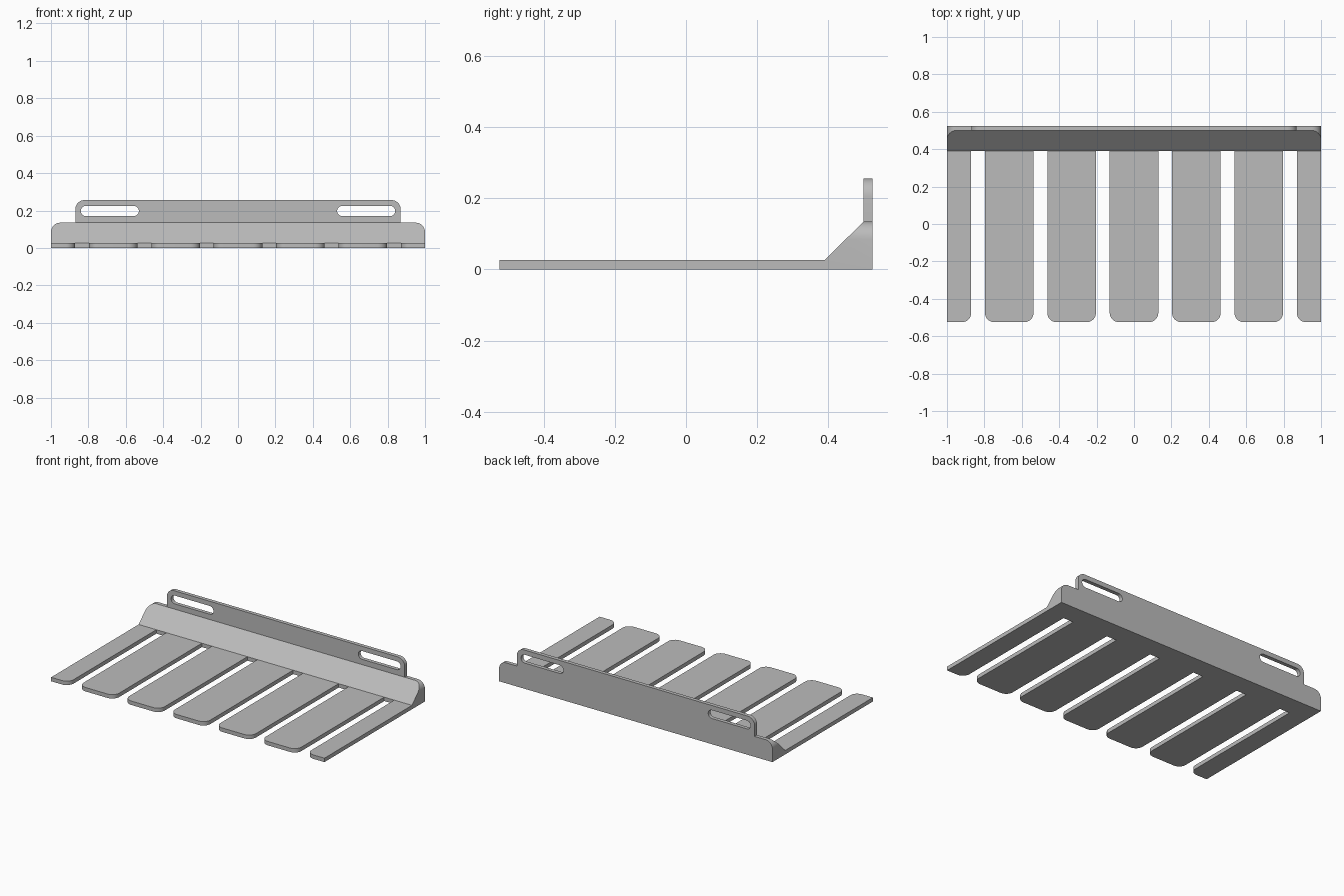
import bpy, bmesh
from math import pi, cos, sin
from mathutils import Vector

if "Cube" in bpy.data.objects:
    bpy.data.objects.remove(bpy.data.objects["Cube"])

BACK, FRONT = 0.525, -0.525
FOOT, WALL = 0.39, 0.50          # slope start and tab front
THICK, SHOULDER, TOP = 0.026, 0.135, 0.256
R = 0.05

grey = bpy.data.materials.new("plain grey")
grey.use_nodes = True
grey.diffuse_color = (0.5, 0.5, 0.5, 1)
grey.node_tree.nodes["Principled BSDF"].inputs["Base Color"].default_value = (0.5, 0.5, 0.5, 1)


def rounded(x0, x1, y0, y1, radii, steps=8):
    """Rectangle outline; radii run lower left, lower right, upper right, upper left."""
    corners = [(x0, y0, 1, 1), (x1, y0, -1, 1), (x1, y1, -1, -1), (x0, y1, 1, -1)]
    pts = []
    for i, ((x, y, sx, sy), r) in enumerate(zip(corners, radii)):
        if r == 0:
            pts.append((x, y))
            continue
        for k in range(steps + 1):
            a = pi + i * pi / 2 + k * pi / 2 / steps
            pts.append((x + sx * r + r * cos(a), y + sy * r + r * sin(a)))
    return pts


def extrude_outline(bm, loops, place, move):
    """Fill an outline, with optional holes, and extrude it to a solid."""
    edges = []
    for loop in loops:
        vs = [bm.verts.new(place(*p)) for p in loop]
        edges += [bm.edges.new((vs[i - 1], vs[i])) for i in range(len(vs))]
    if len(loops) == 1:
        faces = [bm.faces.new(vs)]
    else:
        filled = bmesh.ops.triangle_fill(bm, edges=edges, use_beauty=True)
        faces = [g for g in filled["geom"] if isinstance(g, bmesh.types.BMFace)]
    out = bmesh.ops.extrude_face_region(bm, geom=faces, use_keep_orig=True)
    bmesh.ops.translate(bm, vec=move, verts=[g for g in out["geom"] if isinstance(g, bmesh.types.BMVert)])
    bmesh.ops.recalc_face_normals(bm, faces=bm.faces)


def drop_faces(bm, rule):
    """Remove mating faces hidden inside the joint."""
    bad = [f for f in bm.faces if rule(f.calc_center_median())]
    bmesh.ops.delete(bm, geom=bad, context='FACES')


def finish(bm, name):
    mesh = bpy.data.meshes.new(name)
    bm.to_mesh(mesh)
    bm.free()
    mesh.materials.append(grey)
    obj = bpy.data.objects.new(name, mesh)
    bpy.context.collection.objects.link(obj)
    bpy.ops.object.select_all(action='DESELECT')
    obj.select_set(True)
    bpy.context.view_layer.objects.active = obj
    bpy.ops.object.shade_smooth_by_angle(angle=pi / 6)


# Flat teeth: five whole ones and a narrow one at each end
PITCH, HALF = 0.3335, 0.13
for i in range(-3, 4):
    x0, x1 = max(-1, i * PITCH - HALF), min(1, i * PITCH + HALF)
    radii = (0 if i == -3 else R, 0 if i == 3 else R, 0, 0)
    bm = bmesh.new()
    extrude_outline(bm, [rounded(x0, x1, FRONT, FOOT, radii)],
                    lambda x, y: (x, y, 0), Vector((0, 0, THICK)))
    drop_faces(bm, lambda c: c.y > FOOT - 0.001)
    finish(bm, f"tooth_{i + 4}")

# Sloped spine with rounded shoulders
bm = bmesh.new()
extrude_outline(bm, [rounded(-1, 1, 0, SHOULDER, (0, 0, R, R))],
                lambda x, z: (x, FOOT, z), Vector((0, BACK - FOOT, 0)))
cut = bmesh.ops.bisect_plane(bm, geom=bm.verts[:] + bm.edges[:] + bm.faces[:], dist=1e-5,
                             plane_co=(0, FOOT, THICK),
                             plane_no=(0, THICK - SHOULDER, WALL - FOOT), clear_outer=True)
bmesh.ops.holes_fill(bm, edges=[e for e in bm.edges if e.is_boundary], sides=0)
bmesh.ops.recalc_face_normals(bm, faces=bm.faces)
finish(bm, "sloped_spine")

# Upright mounting tab with two long slots
bm = bmesh.new()
r = 0.0275
slots = [rounded(x, x + 0.31, 0.17, 0.17 + 2 * r, (r - 1e-4,) * 4) for x in (-0.84, 0.53)]
extrude_outline(bm, [rounded(-0.87, 0.87, SHOULDER, TOP, (0, 0, R, R))] + slots,
                lambda x, z: (x, WALL, z), Vector((0, BACK - WALL, 0)))
drop_faces(bm, lambda c: c.z < SHOULDER + 0.001)
finish(bm, "mounting_tab")
